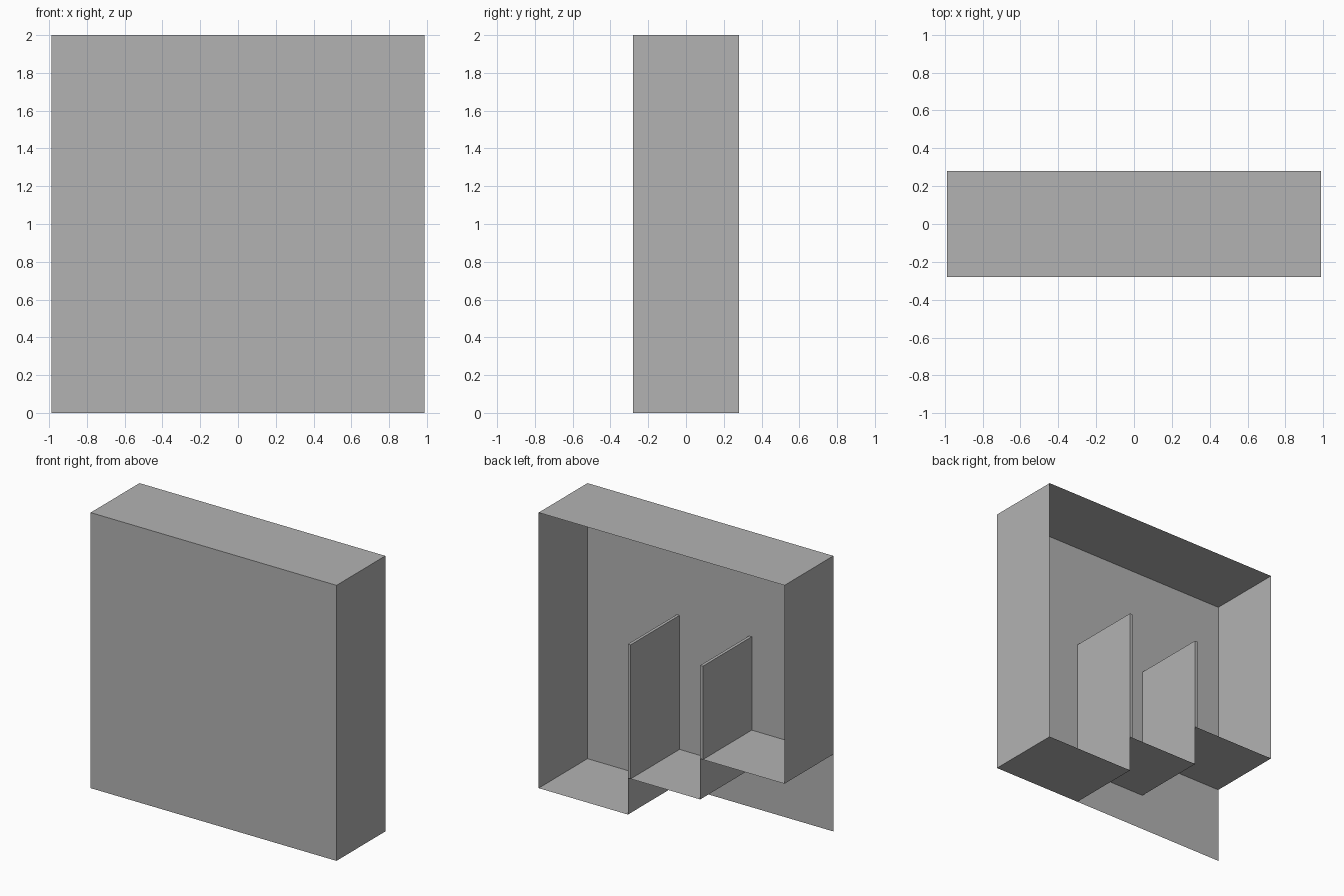
import bpy, bmesh

cube = bpy.data.objects.get("Cube")
if cube:
    bpy.data.objects.remove(cube, do_unlink=True)

# Overall half sizes and the stepped floor levels
W, D, H = 0.987, 0.28, 2.0
STEP_X = (0.27, -0.31)
STEP_Z = (0.0, 0.265, 0.56)
DIVIDER_TOP = 1.238
THICK = 0.022

grey = bpy.data.materials.new("plain_grey")
grey.use_nodes = True
color = (0.45, 0.45, 0.45, 1)
grey.diffuse_color = color
grey.node_tree.nodes["Principled BSDF"].inputs["Base Color"].default_value = color


def finish(name, bm):
    mesh = bpy.data.meshes.new(name)
    bm.to_mesh(mesh)
    bm.free()
    mesh.materials.append(grey)
    obj = bpy.data.objects.new(name, mesh)
    bpy.context.collection.objects.link(obj)
    return obj


def sweep(name, profile):
    """Sheet made by running a closed x-z outline from front to back."""
    bm = bmesh.new()
    front = [bm.verts.new((x, -D, z)) for x, z in profile]
    back = [bm.verts.new((x, D, z)) for x, z in profile]
    for i in range(len(profile)):
        j = (i + 1) % len(profile)
        bm.faces.new((front[i], front[j], back[j], back[i]))
    return finish(name, bm)


def box(name, x0, x1, z0, z1):
    bm = bmesh.new()
    bmesh.ops.create_cube(bm, size=1)
    bmesh.ops.scale(bm, verts=bm.verts, vec=(x1 - x0, 2 * D, z1 - z0))
    bmesh.ops.translate(bm, verts=bm.verts, vec=((x0 + x1) / 2, 0, (z0 + z1) / 2))
    return finish(name, bm)


# Thin shell: top, sides and stepped floor, open at the back
a, b = STEP_X
low, mid, high = STEP_Z
sweep("stepped_shell", [(W, H), (-W, H), (-W, high), (b, high),
                        (b, mid), (a, mid), (a, low), (W, low)])

# Full front sheet
bm = bmesh.new()
bm.faces.new([bm.verts.new((x, -D, z)) for x, z in ((-W, 0), (W, 0), (W, H), (-W, H))])
finish("front_panel", bm)

# Dividers standing on each step
for side, x, z in (("left", a, mid), ("right", b, high)):
    box(side + "_divider", x - THICK, x, z, DIVIDER_TOP)
